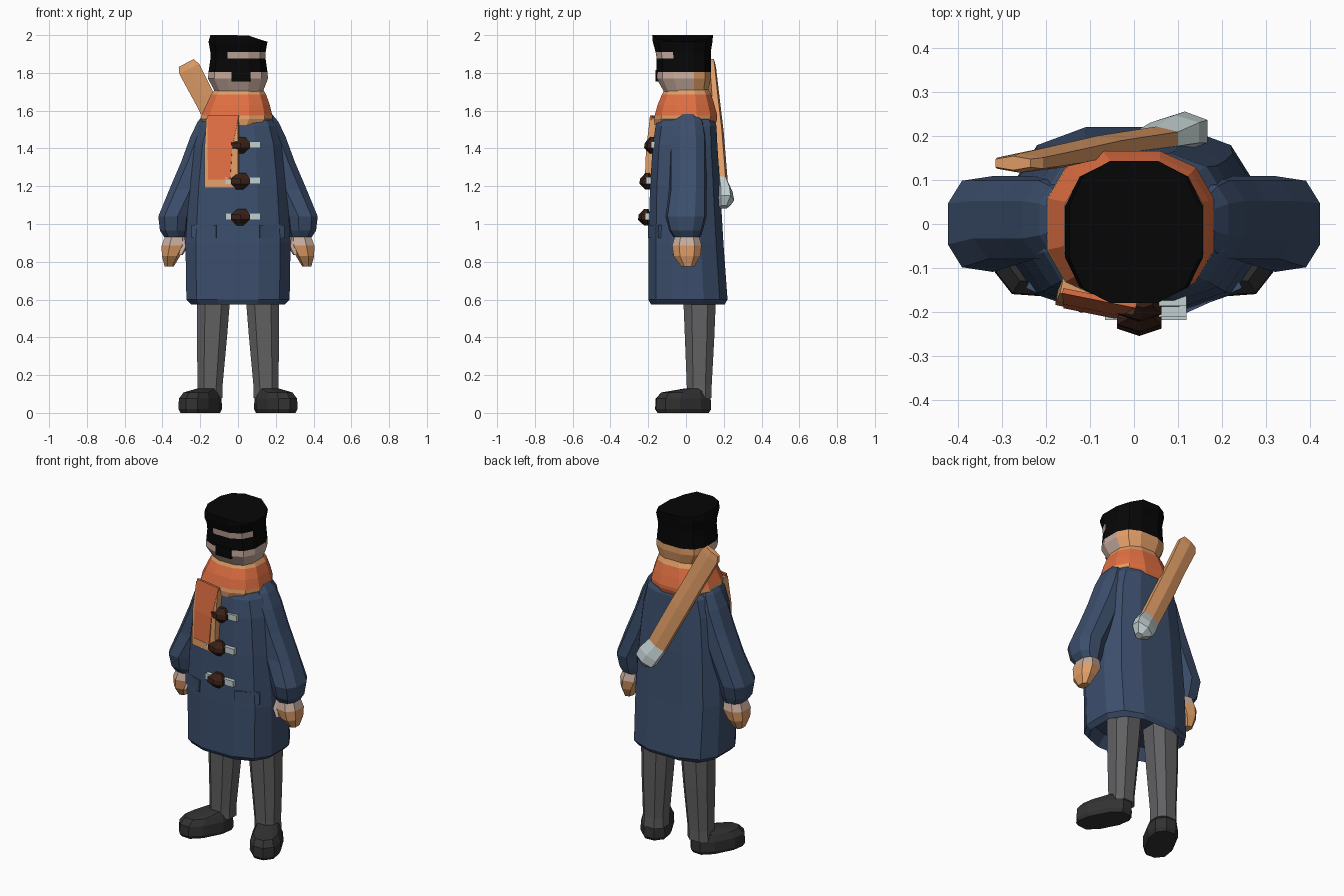
import bpy, bmesh, math
from mathutils import Matrix


def mat(name, r, g, b):
    m = bpy.data.materials.new(name)
    m.diffuse_color = (r, g, b, 1)
    return m


NAVY = mat("navy_cloth", .045, .077, .15)
GREY = mat("trouser_grey", .12, .12, .125)
SHOE = mat("shoe_charcoal", .032, .032, .032)
BLACK = mat("hair_black", .002, .002, .002)
ORANGE = mat("scarf_orange", .75, .16, .055)
TAN = mat("warm_tan", .75, .34, .135)
PALE = mat("pale_skin", .57, .41, .34)
SILVER = mat("pale_silver", .54, .63, .63)
BROWN = mat("dark_brown", .04, .014, .008)


def loft(name, rings, n=12, mats=(NAVY,), rule=None, p=.8, rot=0, side=1, matrix=None):
    """Rings are (z, cx, cy, rx, ry); p=0 with n=4 gives a box, p=1 an ellipse."""
    bm = bmesh.new()
    loops = []
    for z, cx, cy, rx, ry in rings:
        loop = []
        for i in range(n):
            a = 2 * math.pi * (i + .5) / n
            c, s = math.cos(a), math.sin(a)
            x = math.copysign(abs(c) ** p, c) * rx
            y = math.copysign(abs(s) ** p, s) * ry
            u = x * math.cos(rot) - y * math.sin(rot)
            v = x * math.sin(rot) + y * math.cos(rot)
            loop.append(bm.verts.new((side * (cx + u), cy + v, z)))
        loops.append(loop)
    for a, b in zip(loops, loops[1:]):
        for i in range(n):
            j = (i + 1) % n
            bm.faces.new((a[i], a[j], b[j], b[i]))
    bm.faces.new(loops[0])
    bm.faces.new(loops[-1])
    bmesh.ops.recalc_face_normals(bm, faces=bm.faces)
    if rule:
        for f in bm.faces:
            f.material_index = rule(f.calc_center_median())
    me = bpy.data.meshes.new(name)
    bm.to_mesh(me)
    bm.free()
    for m in mats:
        me.materials.append(m)
    ob = bpy.data.objects.new(name, me)
    bpy.context.collection.objects.link(ob)
    if matrix:
        ob.matrix_world = matrix
    return ob


def box(name, loc, size, m, rot=0):
    x, y, z = loc
    w, d, h = (s / 2 for s in size)
    return loft(name, [(z - h, x, y, w, d), (z + h, x, y, w, d)], 4, (m,), p=0, rot=rot)


# Coat body, with a recessed underside
loft("coat", [(.64, 0, .01, .22, .16), (.575, 0, .01, .255, .2), (.60, 0, .01, .28, .215),
              (.9, 0, .0, .285, .203), (1.2, 0, -.005, .265, .19), (1.42, 0, -.005, .24, .175),
              (1.52, 0, 0, .21, .165), (1.59, 0, 0, .155, .135), (1.64, 0, 0, .1, .1)], 12, p=.7)

for side, word in ((1, "left"), (-1, "right")):
    # Sleeve with a full cuff
    loft(word + "_sleeve", [(.99, .335, .01, .04, .05), (.93, .335, .005, .058, .072),
                            (.965, .341, .0, .076, .09), (1.04, .341, .0, .085, .11),
                            (1.18, .277, .01, .092, .1), (1.33, .213, .01, .092, .1),
                            (1.46, .165, .01, .092, .1), (1.54, .15, .01, .068, .085),
                            (1.59, .135, .01, .04, .05)], 9, side=side)
    # Hand and thumb: pale near the cuff, tan at the fingers
    loft(word + "_hand", [(.97, .33, .005, .05, .06), (.925, .335, .005, .06, .068),
                          (.885, .342, .005, .068, .08), (.83, .357, .005, .05, .072),
                          (.775, .365, .01, .025, .035)], 7, (PALE, TAN),
         lambda c: 0 if c.z > .88 else 1, side=side)
    loft(word + "_thumb", [(.93, .29, -.03, .015, .015), (.88, .285, -.04, .02, .025),
                           (.835, .305, -.055, .012, .015)], 5, (PALE,), side=side)
    # Trouser leg
    loft(word + "_leg", [(.08, .15, .07, .072, .07), (.14, .148, .07, .07, .07),
                         (.4, .138, .072, .085, .083), (.7, .126, .072, .098, .096)],
         8, (GREY,), p=.8, side=side)
    # Shoe turned outwards
    loft(word + "_shoe", [(0, .2, -.015, .078, .15), (.02, .2, -.015, .088, .163),
                          (.075, .2, -.015, .086, .16), (.108, .193, -.005, .07, .14),
                          (.128, .16, .055, .055, .07)], 10, (SHOE,), p=.8,
         rot=math.radians(28), side=side)
    # Pocket flap
    box(word + "_pocket_flap", (side * .175, -.16, .96), (.14, .03, .07), NAVY,
        side * math.radians(24))


# Head with hair, dark glasses and skin as bands of faces
def head_rule(c):
    if c.z > 1.91 or (c.z > 1.8 and c.y > -.09):
        return 0
    if c.z > 1.875:                           # forehead, fringe on one side
        return 1 if c.x > -.03 else 0
    if c.z > 1.81:                            # glasses
        return 0
    return 2 if c.y > .02 else 1


head = loft("head", [(1.66, 0, 0, .1, .1), (1.70, .005, 0, .13, .12),
                     (1.77, 0, -.012, .163, .147), (1.805, 0, -.012, .16, .147),
                     (1.875, 0, -.012, .15, .147), (1.91, 0, -.015, .15, .15),
                     (1.965, 0, -.018, .16, .162), (2.0, 0, -.018, .15, .165)],
            12, (BLACK, PALE, TAN), head_rule, p=.75)
for v in head.data.vertices:                  # hair slopes down on one side
    if v.co.z > 1.98 and v.co.x > .05:
        v.co.z -= (v.co.x - .05) * .35
box("moustache", (.015, -.154, 1.785), (.1, .016, .06), BLACK)

# Scarf collar with tan edges
loft("scarf_collar", [(1.525, -.01, -.005, .17, .165), (1.555, -.008, -.002, .195, .172),
                      (1.575, -.006, 0, .193, .17), (1.63, 0, 0, .173, .155),
                      (1.685, .003, .003, .15, .134), (1.715, .005, .003, .13, .12)],
     12, (ORANGE, TAN), lambda c: 1 if c.z > 1.69 or (c.z < 1.572 and c.y < .1) else 0, p=.8)

# Scarf tail wrapped to the coat: tan border with an orange panel on top
loft("scarf_tail", [(1.19, -.085, -.18, .09, .022), (1.4, -.085, -.172, .09, .022),
                    (1.56, -.08, -.152, .085, .022)], 4, (TAN,), p=0, rot=-.2)
loft("scarf_tail_panel", [(1.235, -.1, -.199, .06, .004), (1.4, -.095, -.191, .066, .004),
                          (1.575, -.078, -.168, .085, .006)], 4, (ORANGE,), p=0, rot=-.2)

# Toggles with cords across the coat front
for i, (z, y) in enumerate(((1.415, -.178), (1.225, -.203), (1.035, -.21))):
    box(f"toggle_cord_{i}", (.027, y + .005, z + .005), (.185, .025, .036), SILVER)
    loft(f"toggle_{i}", [(z - .043, .01, y, .02, .012), (z - .012, .012, y - .01, .058, .034),
                         (z + .015, .012, y - .01, .058, .03), (z + .045, .02, y, .024, .012)],
         6, (BROWN,), p=1)

# Bat slung across the back, with a pale faceted tip
loft("bat", [(0, .01, .2, .02, .025), (.04, .01, .21, .065, .045), (.09, .01, .207, .07, .04),
             (.16, 0, .193, .062, .028), (.45, 0, .173, .064, .027), (.62, 0, .155, .062, .027),
             (.83, 0, .138, .066, .022), (.865, 0, .138, .05, .016)],
     6, (SILVER, TAN), lambda c: 0 if c.z < .15 else 1, p=.8,
     matrix=Matrix.Translation((.125, 0, 1.085)) @ Matrix.Rotation(math.radians(-27.5), 4, 'Y'))
